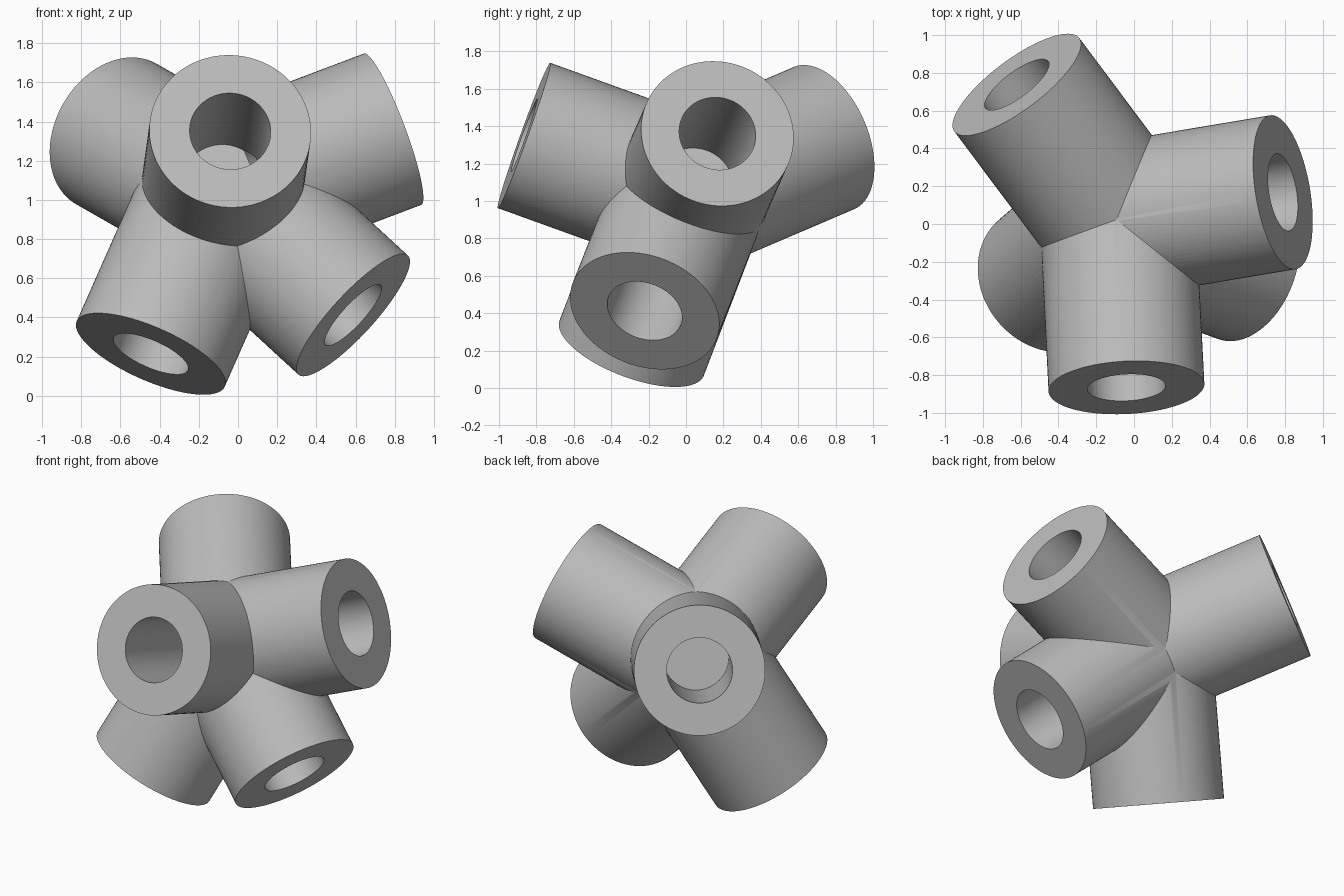
import bpy
from mathutils import Vector

if "Cube" in bpy.data.objects:
    bpy.data.objects.remove(bpy.data.objects["Cube"], do_unlink=True)

CENTRE = Vector((-0.085, 0.022, 1.03))
RADIUS, BORE, LENGTH, FLOOR = 0.413, 0.207, 0.945, 0.17

# Direction of each socket arm, outward from the centre
ARMS = {
    "front_socket": (0.045, -0.887, 0.32),
    "left_socket": (0.885, 0.148, 0.335),
    "back_socket": (-0.53, 0.708, 0.303),
    "lower_right_socket": (-0.36, -0.312, -0.815),
    "lower_left_socket": (0.67, -0.242, -0.615),
}

grey = bpy.data.materials.new("plain grey")
grey.use_nodes = True
grey.diffuse_color = (0.5, 0.5, 0.5, 1)
grey.node_tree.nodes["Principled BSDF"].inputs["Base Color"].default_value = (0.5, 0.5, 0.5, 1)


def rod(name, direction, radius, start, end):
    """Cylinder along a direction, between two distances from the centre."""
    axis = Vector(direction).normalized()
    bpy.ops.mesh.primitive_cylinder_add(
        vertices=96, radius=radius, depth=end - start,
        location=CENTRE + axis * (start + end) / 2,
        rotation=axis.to_track_quat("Z", "Y").to_euler())
    obj = bpy.context.object
    obj.name = name
    obj.data.materials.append(grey)
    return obj


def combine(target, tool, operation):
    """Apply a boolean and discard the tool."""
    mod = target.modifiers.new(operation.lower(), "BOOLEAN")
    mod.operation, mod.object, mod.solver = operation, tool, "EXACT"
    bpy.ops.object.select_all(action="DESELECT")
    target.select_set(True)
    bpy.context.view_layer.objects.active = target
    bpy.ops.object.modifier_apply(modifier=mod.name)
    bpy.data.objects.remove(tool, do_unlink=True)


# Rounded core joining the arms
bpy.ops.mesh.primitive_uv_sphere_add(segments=64, ring_count=32, radius=RADIUS - 0.005, location=CENTRE)
hub = bpy.context.object
hub.name = "socket_hub"
hub.data.materials.append(grey)

# Solid arms, then the blind bores
for name, direction in ARMS.items():
    combine(hub, rod(name, direction, RADIUS, 0, LENGTH), "UNION")
for name, direction in ARMS.items():
    combine(hub, rod(name + "_bore", direction, BORE, FLOOR, LENGTH + 0.1), "DIFFERENCE")

# Smooth walls, crisp rims and seams
bpy.ops.object.shade_smooth_by_angle(angle=0.5)
